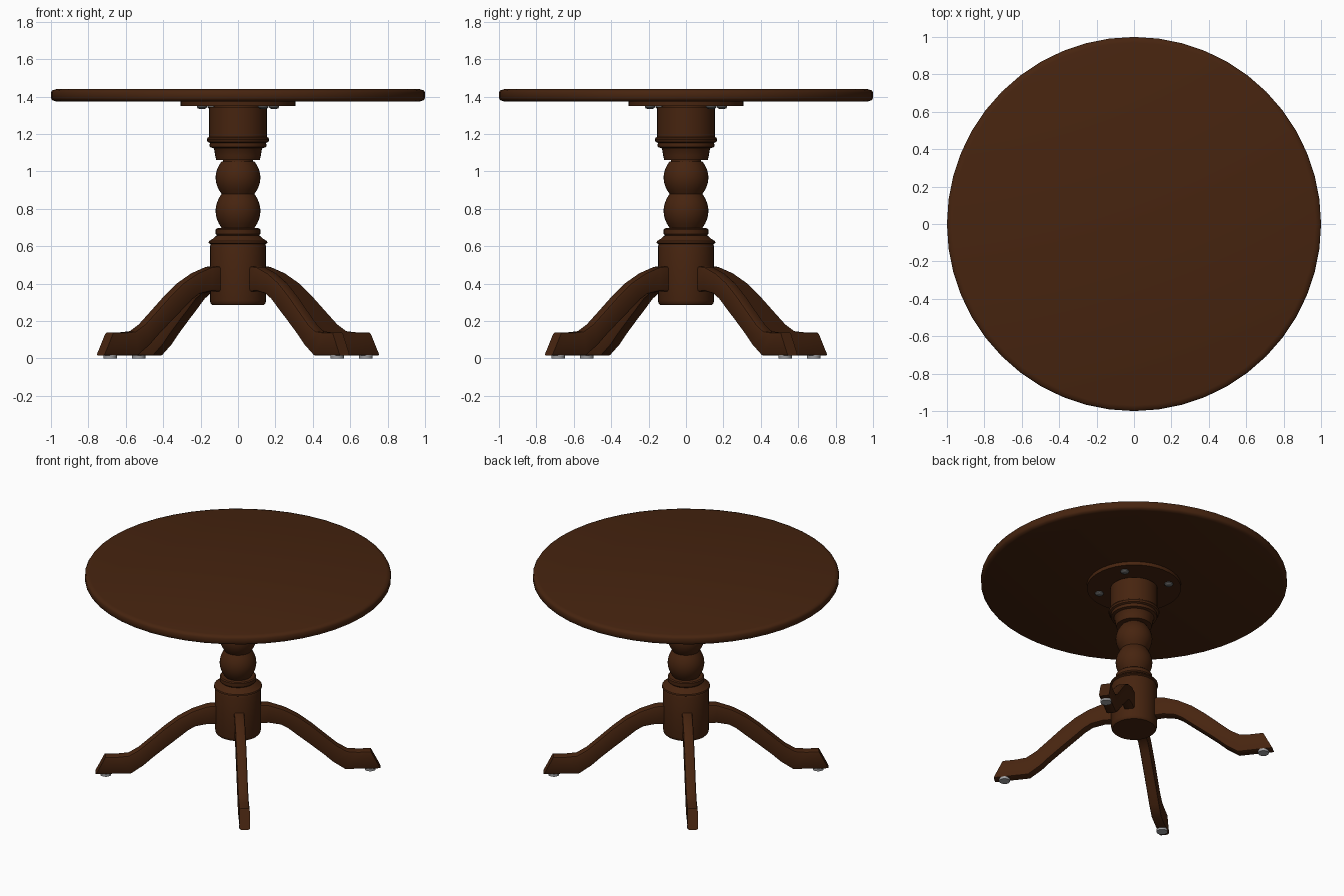
import bpy
import bmesh
from math import cos, sin, pi, radians
from mathutils import Matrix

cube = bpy.data.objects.get("Cube")
if cube:
    bpy.data.objects.remove(cube, do_unlink=True)


def make_material(name, rgb):
    mat = bpy.data.materials.new(name)
    mat.use_nodes = True
    mat.diffuse_color = (*rgb, 1)
    mat.node_tree.nodes["Principled BSDF"].inputs["Base Color"].default_value = (*rgb, 1)
    return mat


WOOD = make_material("dark brown wood", (0.062, 0.0175, 0.0048))
STEEL = make_material("grey steel", (0.12, 0.12, 0.12))
PAD = make_material("light grey pad", (0.35, 0.35, 0.36))


def finish(bm, name, mat, angle=35):
    """Turn a bmesh into a smooth-shaded object with sharp edges kept."""
    bmesh.ops.recalc_face_normals(bm, faces=bm.faces)
    mesh = bpy.data.meshes.new(name)
    bm.to_mesh(mesh)
    bm.free()
    mesh.materials.append(mat)
    obj = bpy.data.objects.new(name, mesh)
    bpy.context.collection.objects.link(obj)
    bpy.ops.object.select_all(action='DESELECT')
    obj.select_set(True)
    bpy.context.view_layer.objects.active = obj
    bpy.ops.object.shade_smooth_by_angle(angle=radians(angle))
    return obj


def lathe(name, profile, mat, steps=32, centre=(0, 0), angle=35):
    """Revolve (radius, height) points about a vertical axis, with flat caps."""
    bm = bmesh.new()
    rings = []
    for r, z in profile:
        rings.append([bm.verts.new((centre[0] + r * cos(2 * pi * i / steps),
                                    centre[1] + r * sin(2 * pi * i / steps), z))
                      for i in range(steps)])
    for a, b in zip(rings, rings[1:]):
        for i in range(steps):
            j = (i + 1) % steps
            bm.faces.new((a[i], a[j], b[j], b[i]))
    bm.faces.new(rings[0][::-1])
    bm.faces.new(rings[-1])
    return finish(bm, name, mat, angle)


def bead(low, high, neck, belly, count=9):
    """Profile points of a turned bead."""
    pts = []
    for i in range(count):
        t = -1 + 2 * i / (count - 1)
        pts.append((neck + (belly - neck) * (1 - t * t),
                    (low + high) / 2 + t * (high - low) / 2))
    return pts


# Round top with softened rim, and its mounting plate
lathe("table_top", [(0.975, 1.375), (0.993, 1.381), (1.0, 1.392), (1.0, 1.422),
                    (0.993, 1.434), (0.97, 1.44)], WOOD, 48, angle=50)
lathe("mounting_plate", [(0.308, 1.35), (0.308, 1.376)], WOOD, 40)

# Turned column: base drum, two beads, upper drum
lathe("column_base", [(0.14, 0.287), (0.147, 0.295), (0.15, 0.31), (0.15, 0.6),
                      (0.146, 0.612), (0.158, 0.618), (0.155, 0.628), (0.135, 0.64),
                      (0.122, 0.652), (0.112, 0.657), (0.119, 0.665), (0.119, 0.69),
                      (0.112, 0.696), (0.09, 0.698)], WOOD)
lathe("lower_bead", bead(0.698, 0.88, 0.088, 0.12), WOOD)
lathe("upper_bead", bead(0.88, 1.054, 0.088, 0.12), WOOD)
lathe("column_core", [(0.08, 1.04), (0.08, 1.08)], WOOD)
lathe("column_head", [(0.116, 1.061), (0.122, 1.085), (0.128, 1.12), (0.132, 1.125),
                      (0.15, 1.13), (0.153, 1.14), (0.15, 1.152), (0.163, 1.158),
                      (0.167, 1.17), (0.163, 1.18), (0.155, 1.185), (0.155, 1.344)], WOOD)
lathe("head_core", [(0.13, 1.34), (0.13, 1.352)], WOOD)

# Leg side outline as paired upper and lower points (distance from axis, height)
UPPER = [(0.10, 0.495), (0.20, 0.49), (0.30, 0.455), (0.39, 0.405), (0.48, 0.335),
         (0.57, 0.255), (0.65, 0.185), (0.715, 0.146), (0.78, 0.14), (0.868, 0.14)]
LOWER = [(0.10, 0.355), (0.20, 0.36), (0.28, 0.345), (0.33, 0.315), (0.39, 0.265),
         (0.47, 0.20), (0.56, 0.125), (0.62, 0.07), (0.70, 0.015), (0.932, 0.015)]
HALF = 0.034


def make_leg(name, turn):
    bm = bmesh.new()
    rings = []
    for (ur, uz), (lr, lz) in zip(UPPER, LOWER):
        rings.append([bm.verts.new(p) for p in ((ur, -HALF, uz), (ur, HALF, uz),
                                                (lr, HALF, lz), (lr, -HALF, lz))])
    for a, b in zip(rings, rings[1:]):
        for i in range(4):
            j = (i + 1) % 4
            bm.faces.new((a[i], a[j], b[j], b[i]))
    bm.faces.new(rings[0][::-1])
    bm.faces.new(rings[-1])
    bmesh.ops.recalc_face_normals(bm, faces=bm.faces)
    # Round the long corners
    corners = [e for e in bm.edges if e.calc_face_angle() > radians(50)
               and abs(e.verts[0].co.y - e.verts[1].co.y) < HALF
               and min(v.co.x for v in e.verts) < 0.86]
    bmesh.ops.bevel(bm, geom=corners, offset=0.012, segments=2, profile=0.5,
                    affect='EDGES', clamp_overlap=True)
    bmesh.ops.transform(bm, matrix=Matrix.Rotation(turn, 4, 'Z'), verts=bm.verts)
    return finish(bm, name, WOOD, 40)


# Four legs with foot pads, four screws under the plate
for n, place in enumerate(("back_left", "back_right", "front_right", "front_left")):
    turn = radians(37.8 + 90 * n)
    make_leg(place + "_leg", turn)
    lathe(place + "_foot_pad", [(0.036, 0.0), (0.036, 0.018)], PAD, 16,
          (0.865 * cos(turn), 0.865 * sin(turn)))
    spin = radians(35 + 90 * n)
    spot = (0.235 * cos(spin), 0.235 * sin(spin))
    lathe(place + "_screw", [(0.012, 1.334), (0.022, 1.337), (0.028, 1.344),
                             (0.028, 1.352)], STEEL, 12, spot)
